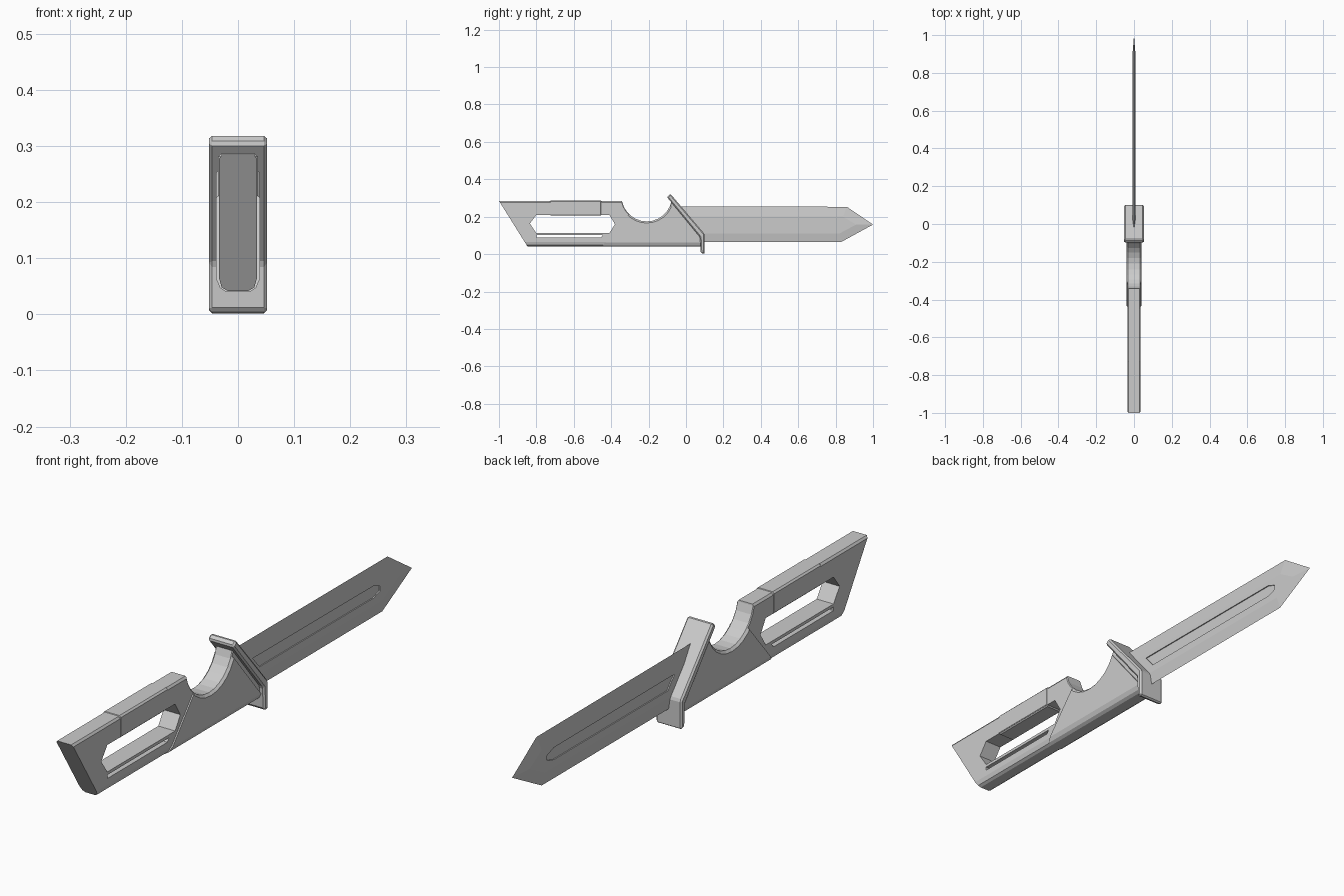
import bpy, bmesh, math

if "Cube" in bpy.data.objects:
    bpy.data.objects.remove(bpy.data.objects["Cube"])


def loft(name, rings, bevel=0):
    """Skin a list of equal-length point rings and cap both ends."""
    bm = bmesh.new()
    vs = [[bm.verts.new(p) for p in ring] for ring in rings]
    n = len(vs[0])
    for a, b in zip(vs, vs[1:]):
        for i in range(n):
            j = (i + 1) % n
            bm.faces.new((a[i], a[j], b[j], b[i]))
    bm.faces.new(vs[0])
    bm.faces.new(vs[-1][::-1])
    bmesh.ops.recalc_face_normals(bm, faces=bm.faces)
    me = bpy.data.meshes.new(name)
    bm.to_mesh(me)
    bm.free()
    ob = bpy.data.objects.new(name, me)
    bpy.context.collection.objects.link(ob)
    if bevel:
        m = ob.modifiers.new("bevel", "BEVEL")
        m.width, m.segments = bevel, 1
        m.limit_method = 'ANGLE'
    return ob


def plate(name, outline, x0, x1, bevel=0):
    """Extrude a side (y, z) outline across x."""
    return loft(name, [[(x, y, z) for y, z in outline] for x in (x0, x1)], bevel)


def bar(name, half, back, front, zs):
    """Extrude a (half width, z) section along y; both ends follow y = f(z)."""
    sec = list(zip(half, zs))
    sec += [(-x, z) for x, z in reversed(sec)]
    return loft(name, [[(x, f(z), z) for x, z in sec] for f in (back, front)])


def cut(ob, cutter):
    m = ob.modifiers.new("cut", "BOOLEAN")
    m.operation, m.solver, m.object = 'DIFFERENCE', 'EXACT', cutter
    bpy.context.view_layer.objects.active = ob
    bpy.ops.object.modifier_apply(modifier=m.name)
    bpy.data.objects.remove(cutter)


def guard_back(z):
    return 0.075 - (z - 0.09) * 0.822


# grip: chamfered bar with slanted pommel
grip = bar("grip", (.019, .029, .034, .034, .034, .028),
           lambda z: -1 + (0.285 - z) * 0.625,
           lambda z: min(0.087, guard_back(z) + 0.01),
           (.042, .048, .065, .09, .277, .285))

# raised section between the grip and the guard
collar = bar("front_collar", (.021, .032, .039, .039, .032),
             lambda z: -0.43 + (z - 0.065) * 0.84,
             lambda z: guard_back(z) - 0.02,
             (.040, .047, .063, .272, .28))


# finger notch with a chamfered rim
def notch():
    stations = ((-.06, .167), (-.031, .135), (.031, .135), (.06, .167))
    return loft("notch_cutter", [
        [(x, -0.21 + r * math.cos(math.tau * i / 28),
          0.31 + r * math.sin(math.tau * i / 28)) for i in range(28)]
        for x, r in stations])


cut(grip, notch())
cut(collar, notch())

# grip window and slot
window = [(-.835, .163), (-.80, .21), (-.41, .21), (-.38, .16), (-.41, .112), (-.80, .112)]
cut(grip, plate("window_cutter", window, -.1, .1))
slot = [(-.80, .088), (-.80, .101), (-.445, .101), (-.455, .088)]
cut(grip, plate("slot_cutter", slot, -.1, .1))

# thin sleeve around the upper grip rail
sleeve = [(-.73, .206), (-.73, .287), (-.45, .287), (-.45, .206)]
plate("rail_sleeve", sleeve, -.0355, .0355, .006)

# guard: slanted plate with a straight lower lip
guard = [(-.102, .305), (.075, .09), (.079, .006), (.10, 0), (.10, .107), (-.083, .322)]
plate("guard", guard, -.052, .052, .006)


# blade: flat middle, bevelled to a sharp outline
def root(z):
    return guard_back(z) + 0.015


edge = [(root(.255), .255), (.86, .253), (1, .158), (.83, .065), (.088, .065)]
flat = [(root(.20), .20), (.84, .20), (.91, .158), (.82, .11), (root(.11), .11)]
blade = loft("blade", [[(x, y, z) for y, z in pts]
                       for x, pts in ((-.007, flat), (0, edge), (.007, flat))])

# fullers on both faces
fuller = [(.075, .184), (.77, .182), (.808, .168), (.808, .15), (.77, .138), (.115, .138)]
for s in (-1, 1):
    cut(blade, plate("fuller_cutter", fuller, s * .003, s * .03))
